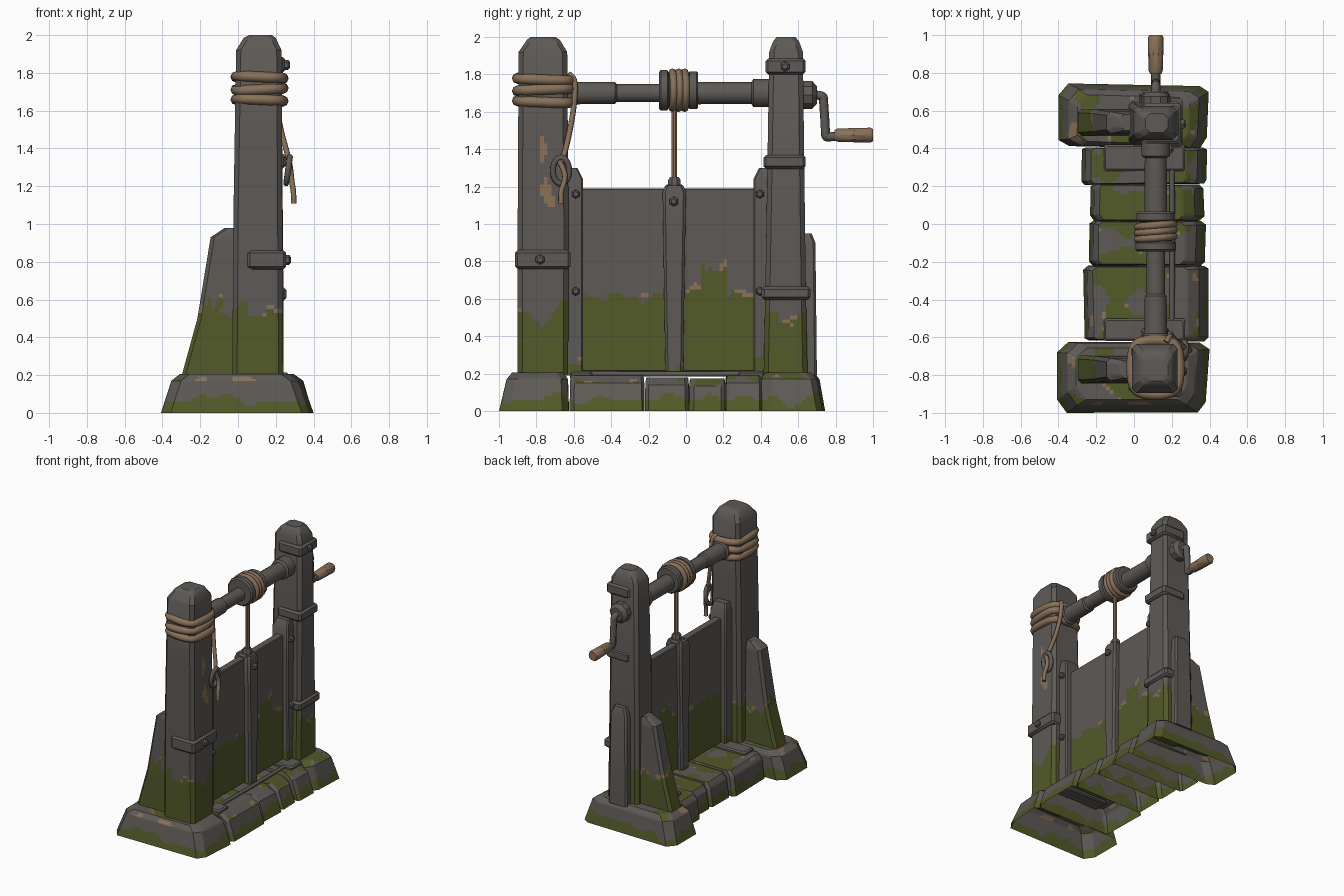
import bpy, bmesh, math, random
from mathutils import Vector, noise

if "Cube" in bpy.data.objects:
    bpy.data.objects.remove(bpy.data.objects["Cube"])

random.seed(4)


def material(name, col):
    m = bpy.data.materials.new(name)
    m.diffuse_color = (*col, 1)
    m.use_nodes = True
    m.node_tree.nodes["Principled BSDF"].inputs["Base Color"].default_value = m.diffuse_color
    return m


STONE = material("weathered_grey", (0.112, 0.101, 0.092))
MOSS = material("moss_green", (0.085, 0.100, 0.022))
TAN = material("rope_tan", (0.25, 0.165, 0.10))


def n3(p, s, off=0):
    return noise.noise(Vector(p) * s + Vector((off, off * 2, off * 3)))


def finish(name, bm, mat=STONE, rule=None, zmax=1.0, angle=35):
    """Turn a bmesh into an object; a rule cuts it into a grid and paints the faces."""
    if rule:
        step = 0.02
        for ax in range(3):
            vals = [v.co[ax] for v in bm.verts]
            lo, hi = min(vals), max(vals)
            if ax == 2:
                hi = min(hi, zmax)
            no = Vector([float(i == ax) for i in range(3)])
            for k in range(1, int((hi - lo) / step)):
                bmesh.ops.bisect_plane(bm, geom=bm.verts[:] + bm.edges[:] + bm.faces[:],
                                       dist=1e-5, plane_co=no * (lo + k * step), plane_no=no)
        bm.normal_update()
        for f in bm.faces:
            f.material_index = rule(f.calc_center_median(), f.normal)
    me = bpy.data.meshes.new(name)
    bm.to_mesh(me)
    bm.free()
    for m in ([STONE, MOSS, TAN] if rule else [mat]):
        me.materials.append(m)
    ob = bpy.data.objects.new(name, me)
    bpy.context.collection.objects.link(ob)
    bpy.ops.object.select_all(action='DESELECT')
    bpy.context.view_layer.objects.active = ob
    ob.select_set(True)
    bpy.ops.object.shade_smooth_by_angle(angle=math.radians(angle))
    return ob


def loft(name, rings, ch=0.02, mat=STONE, rule=None, bottom=True, jit=0, zmax=1.0):
    """Stack of corner-cut rectangles: each ring is (z, x0, x1, y0, y1)."""
    bm = bmesh.new()
    js = [Vector((random.uniform(-jit, jit), random.uniform(-jit, jit), 0)) for _ in range(8)]
    loops = []
    for z, x0, x1, y0, y1 in rings:
        pts = [(x0 + ch, y0), (x1 - ch, y0), (x1, y0 + ch), (x1, y1 - ch),
               (x1 - ch, y1), (x0 + ch, y1), (x0, y1 - ch), (x0, y0 + ch)]
        loops.append([bm.verts.new(Vector((x, y, z)) + j) for (x, y), j in zip(pts, js)])
    for a, b in zip(loops, loops[1:]):
        for i in range(8):
            k = (i + 1) % 8
            bm.faces.new((a[i], a[k], b[k], b[i]))
    bm.faces.new(loops[-1])
    if bottom:
        bm.faces.new(loops[0][::-1])
    return finish(name, bm, mat, rule, zmax)


def box(name, x0, x1, y0, y1, z0, z1, b=0.012, **kw):
    return loft(name, [(z0, x0 + b, x1 - b, y0 + b, y1 - b), (z0 + b, x0, x1, y0, y1),
                       (z1 - b, x0, x1, y0, y1), (z1, x0 + b, x1 - b, y0 + b, y1 - b)], b, **kw)


def turned(name, prof, cen, axis='y', n=12, mat=STONE):
    """Revolve (position, radius) pairs round an axis through cen."""
    bm = bmesh.new()
    loops = []
    for t, r in prof:
        lp = []
        for i in range(n):
            a = 2 * math.pi * (i + .5) / n
            u, v = r * math.cos(a), r * math.sin(a)
            off = {'x': (t, u, v), 'y': (v, t, u), 'z': (u, v, t)}[axis]
            lp.append(bm.verts.new(Vector(cen) + Vector(off)))
        loops.append(lp)
    for a, b in zip(loops, loops[1:]):
        for i in range(n):
            k = (i + 1) % n
            bm.faces.new((a[i], a[k], b[k], b[i]))
    bm.faces.new(loops[-1])
    bm.faces.new(loops[0][::-1])
    return finish(name, bm, mat)


def tube(name, pts, r, mat, cyclic=False):
    cu = bpy.data.curves.new(name, 'CURVE')
    cu.dimensions = '3D'
    cu.bevel_depth, cu.bevel_resolution, cu.use_fill_caps = r, 2, True
    sp = cu.splines.new('NURBS')
    sp.points.add(len(pts) - 1)
    for p, c in zip(sp.points, pts):
        p.co = (*c, 1)
    sp.order_u, sp.resolution_u = 3, 5
    sp.use_cyclic_u, sp.use_endpoint_u = cyclic, not cyclic
    cu.materials.append(mat)
    ob = bpy.data.objects.new(name, cu)
    bpy.context.collection.objects.link(ob)
    bpy.ops.object.select_all(action='DESELECT')
    bpy.context.view_layer.objects.active = ob
    ob.select_set(True)
    bpy.ops.object.convert(target='MESH')
    bpy.ops.object.shade_smooth_by_angle(angle=math.radians(50))


# Painting rules: 0 grey, 1 moss, 2 bare tan
def climb(base, amp, streaks=(), spike=False):
    def rule(c, n):
        lim = base + amp * n3((c.x, c.y, c.z * .3), 9) + .5 * amp * n3(c, 22)
        if spike and 0.08 < c.y < 0.22:
            lim += 0.14
        for y, z, ry, rz in streaks:
            if n.x > .5 and ((c.y - y) / ry) ** 2 + ((c.z - z) / rz) ** 2 < 1:
                return 2
        if c.z < lim:
            return 1
        return 2 if c.z < lim + .025 and n3(c, 8, 5) > .22 else 0
    return rule


def stone_rule(c, n):
    if n.z > .8:
        v = n3(c, 6, 2) + (.12 if abs(c.y) < .6 and c.x < .1 else -.08)
        return 1 if v > .03 else (2 if v > -.01 and n3(c, 8, 5) > .1 else 0)
    if c.z > .17 and n3(c, 7, 9) > .3:
        return 2
    return 1 if c.z < .065 + .07 * n3((c.x, c.y, 0), 8) else 0


# Footing stones, open underneath
loft("left_footing", [(0, -.4, .39, -.99, -.62), (.17, -.345, .33, -.95, -.625),
                      (.205, -.3, .28, -.92, -.65)], .05, rule=stone_rule, bottom=False, jit=.012)
loft("right_footing", [(0, -.4, .39, .405, .74), (.17, -.345, .34, .41, .71),
                       (.205, -.3, .29, .43, .68)], .05, rule=stone_rule, bottom=False, jit=.012)
for i, (y0, y1, xb, xf, h) in enumerate([(-.62, -.22, -.265, .39, .19), (-.22, .02, -.235, .375, .18),
                                         (.02, .21, -.235, .37, .175), (.21, .41, -.275, .385, .19)]):
    loft(f"sill_stone_{i}", [(0, xb, xf, y0, y1), (h - .04, xb + .02, xf - .05, y0 + .002, y1 - .002),
                             (h, xb + .05, xf - .11, y0 + .006, y1 - .006)], .02,
         rule=stone_rule, bottom=False, jit=.006)

# Posts with chamfered heads
loft("left_post", [(.19, -.03, .24, -.9, -.63), (1.0, -.025, .235, -.9, -.628), (1.92, -.01, .23, -.895, -.635),
                   (1.985, .03, .2, -.85, -.675), (2.0, .06, .18, -.83, -.7)], .025, zmax=1.5,
     rule=climb(.52, .12, [(-.765, 1.4, .016, .07), (-.75, 1.18, .022, .075), (-.72, 1.12, .014, .03)]))
loft("right_post", [(.19, -.03, .24, .415, .65), (.7, -.025, .24, .425, .64), (1.92, -.005, .23, .445, .625),
                    (1.975, .03, .2, .465, .605), (2.0, .06, .18, .485, .585)], .025, rule=climb(.52, .14))

# Rear braces and side plank
for side, y0, y1, top in (("left", -.845, -.695, .98), ("right", .465, .61, .88)):
    loft(side + "_brace", [(.19, -.3, 0, y0, y1), (.5, -.215, 0, y0 + .005, y1 - .005),
                           (top - .05, -.145, 0, y0 + .015, y1 - .015),
                           (top, -.07, 0, y0 + .03, y1 - .03)], .02, rule=climb(.5, .12))
loft("side_plank", [(.19, .03, .19, .62, .7), (.9, .04, .18, .62, .692), (.95, .07, .16, .62, .672)], .012)

# Gate panel, guides and battens
box("gate_panel", .08, .14, -.56, .38, .21, 1.19, .006, rule=climb(.62, .07, spike=True))
for side, y0, y1 in (("left", -.64, -.55), ("right", .36, .45)):
    s = 1 if side == "left" else -1
    loft(side + "_guide", [(.19, .04, .185, y0, y1), (1.24, .04, .18, y0, y1),
                           (1.3, .06, .165, y0 + (0 if s > 0 else .03), y1 - (.03 if s > 0 else 0))],
         .01, rule=climb(.27, .05))
    box(side + "_guide_shoe", -.16, .27, -.62 if s > 0 else .28, -.5 if s > 0 else .42, .165, .213, .01)
    for z in (.64, 1.16):
        turned(side + "_guide_bolt", [(0, .024), (.018, .024), (.028, .014)],
               (.18, -.59 if s > 0 else .395, z), 'x', 6)
for x0, x1, nm in ((.12, .185, "front"), (.045, .1, "back")):
    loft(nm + "_batten", [(.2, x0, x1, -.11, -.015), (.7, x0, x1, -.118, -.008),
                          (1.17, x0, x1, -.125, .0), (1.205, x0 + .01, x1 - .01, -.11, -.015)],
         .014, rule=climb(.24, .04))
box("batten_cap", .07, .16, -.115, -.01, 1.17, 1.21)
turned("batten_bolt", [(0, .026), (.016, .026), (.028, .014)], (.184, -.065, 1.12), 'x', 6)
tube("bottom_bar", [(.2, -.55, .2), (.205, -.1, .196), (.2, .4, .2)], .014, STONE)

# Winding axle, drum and lifting rope
turned("axle", [(-.64, .075), (-.59, .075), (-.58, .062), (-.38, .06), (-.37, .05), (-.15, .05), (.06, .062),
                (.35, .06), (.36, .078), (.46, .078)], (.115, 0, 1.7))
turned("drum", [(-.145, .1), (-.135, .112), (-.1, .112), (-.09, .088), (.01, .088), (.02, .105),
                (.055, .105), (.065, .095)], (.115, 0, 1.715), n=12)
for y in (-.073, -.04, -.007):
    tube("drum_rope", [(.115 + .1 * math.cos(a), y + .008 * math.cos(a), 1.715 + .1 * math.sin(a))
                       for a in [i * math.pi / 6 for i in range(12)]], .02, TAN, True)
turned("lifting_rope", [(1.22, .016), (1.68, .016)], (.13, -.062, 0), 'z', 8, TAN)
turned("rope_socket", [(1.19, .036), (1.235, .036), (1.25, .026)], (.125, -.062, 0), 'z', 8)

# Crank
turned("crank_hub", [(.6, .078), (.675, .078), (.69, .06), (.7, .05)], (.115, 0, 1.69), n=10)
tube("crank_arm", [(.115, .67, 1.69), (.115, .735, 1.69), (.115, .735, 1.66), (.115, .745, 1.52),
                   (.115, .745, 1.465), (.115, .765, 1.465), (.115, .83, 1.472)], .024, STONE)
turned("crank_handle", [(.795, .03), (.81, .037), (.9, .04), (.985, .042), (1.0, .034)],
       (.115, 0, 1.475), n=10, mat=TAN)

# Iron straps with bolts
for nm, y0, y1, z0, z1, x1, bolt in (("left_strap", -.915, -.618, .76, .86, .255, -.78),
                                     ("right_low_strap", .405, .665, .595, .665, .256, None),
                                     ("right_mid_strap", .415, .64, 1.295, 1.37, .253, None),
                                     ("right_top_strap", .425, .64, 1.8, 1.885, .25, .53)):
    box(nm, .05, x1, y0, y1, z0, z1, .014)
    if bolt:
        turned(nm + "_bolt", [(0, .027), (.018, .027), (.028, .015)], (x1 - .003, bolt, (z0 + z1) / 2), 'x', 6)

# Rope lashing round the left post, hanging tail and iron ring
for i, z in enumerate((1.655, 1.715, 1.775)):
    t = .008 * (-1) ** i
    x0, x1, y0, y1, c = -.012, .24, -.903, -.615, .05
    tube("post_lashing", [(x0 + c, y0, z + t), (x1 - c, y0, z), (x1, y0 + c, z), (x1, y1 - c, z - t),
                          (x1 - c, y1, z - t), (x0 + c, y1, z), (x0, y1 - c, z), (x0, y0 + c, z + t)],
         .028, TAN, True)
tube("hanging_rope", [(.17, -.625, 1.8), (.19, -.59, 1.79), (.2, -.595, 1.65), (.225, -.62, 1.5),
                      (.262, -.65, 1.37), (.272, -.665, 1.33)], .015, TAN)
tube("iron_ring", [(.265 + .01 * math.sin(a), -.668 + .045 * math.cos(a), 1.285 + .072 * math.sin(a))
                   for a in [i * math.pi / 6 for i in range(12)]], .016, STONE, True)
tube("rope_tail", [(.27, -.68, 1.34), (.28, -.645, 1.28), (.285, -.65, 1.22), (.295, -.672, 1.17),
                   (.295, -.668, 1.11)], .015, TAN)
